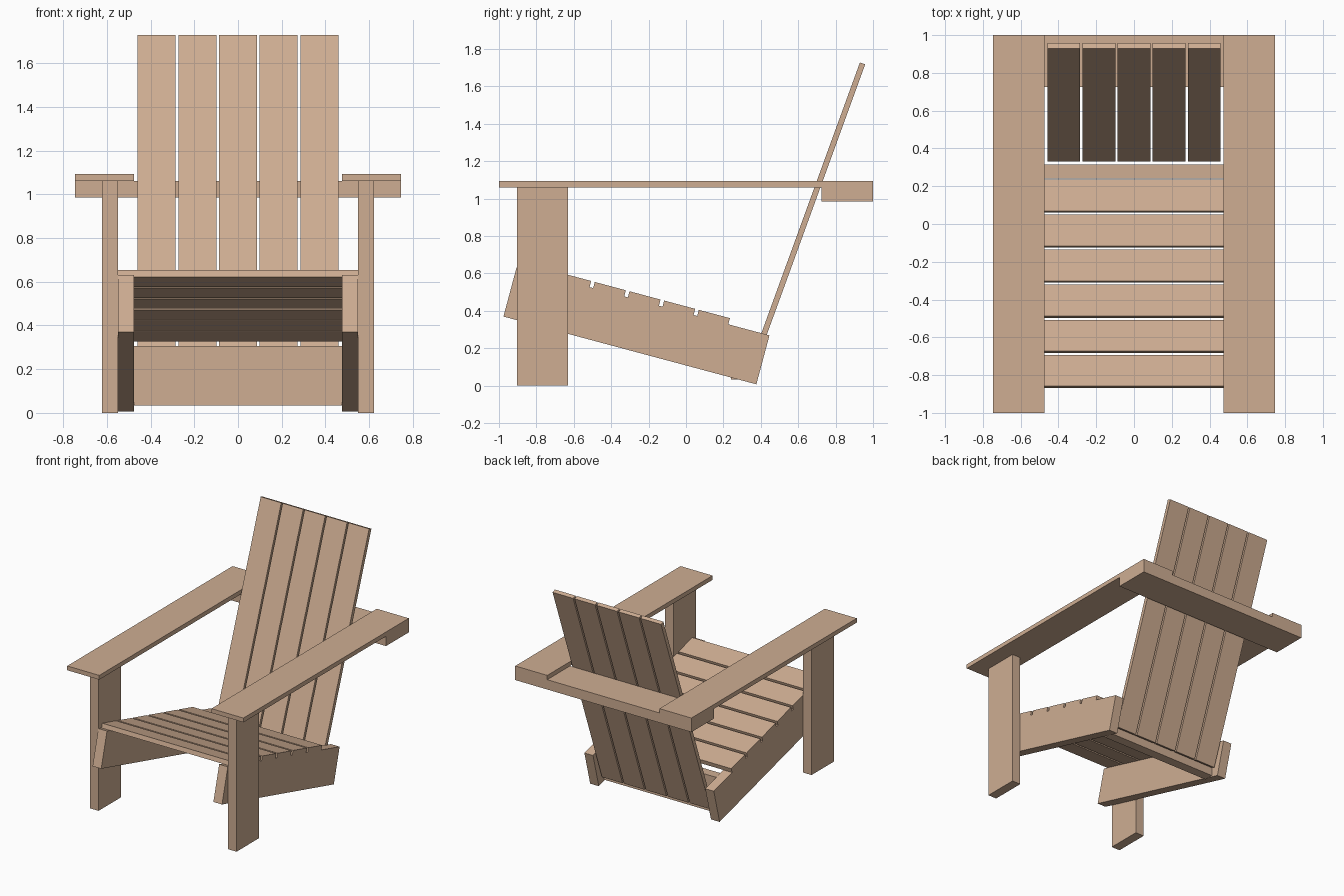
import bpy, bmesh, math
from mathutils import Matrix, Vector

if "Cube" in bpy.data.objects:
    bpy.data.objects.remove(bpy.data.objects["Cube"])

wood = bpy.data.materials.new("light wood")
wood.diffuse_color = (0.62, 0.42, 0.29, 1)
wood.use_nodes = True
wood.node_tree.nodes["Principled BSDF"].inputs["Base Color"].default_value = wood.diffuse_color


def board(name, lo, hi, origin=(0, 0, 0), tilt=0.0):
    """Box from corner lo to corner hi, turned about x by tilt degrees, then moved to origin."""
    lo, hi = Vector(lo), Vector(hi)
    size = hi - lo
    bm = bmesh.new()
    bmesh.ops.create_cube(bm, size=1)
    m = (Matrix.Translation(origin) @ Matrix.Rotation(math.radians(tilt), 4, 'X')
         @ Matrix.Translation((lo + hi) / 2) @ Matrix.Diagonal((*size, 1)))
    bmesh.ops.transform(bm, matrix=m, verts=bm.verts)
    mesh = bpy.data.meshes.new(name)
    bm.to_mesh(mesh)
    bm.free()
    mesh.materials.append(wood)
    ob = bpy.data.objects.new(name, mesh)
    bpy.context.collection.objects.link(ob)
    return ob


RAIL_FRONT = (0, -0.906, 0.631)   # upper front corner of the sloping rails
SEAT_TILT = -15
BACK_FOOT = (0, 0.332, 0.085)     # lower front edge of the backrest
BACK_TILT = -20

# Legs, sloping side rails and armrests, one of each per side
for side, s in (("left", -1), ("right", 1)):
    def sided(name, x0, x1, lo, hi, **kw):
        a, b = sorted((s * x0, s * x1))
        board(f"{name}_{side}", (a, *lo), (b, *hi), **kw)
    sided("front_leg", 0.548, 0.621, (-0.904, 0), (-0.632, 1.06))
    sided("side_rail", 0.475, 0.548, (0, -0.271), (1.40, 0),
          origin=RAIL_FRONT, tilt=SEAT_TILT)
    sided("armrest", 0.475, 0.746, (-1, 1.06), (1, 1.093))

# Seat slats lying on the rails
for i in range(6):
    y = 0.04 + i * 0.192
    board(f"seat_slat_{i + 1}", (-0.548, y, 0), (0.548, y + 0.172, 0.034),
          origin=RAIL_FRONT, tilt=SEAT_TILT)

# Upright backrest slats
for i in range(5):
    x = (i - 2) * 0.186
    board(f"back_slat_{i + 1}", (x - 0.087, 0, 0), (x + 0.087, 0.03, 1.748),
          origin=BACK_FOOT, tilt=BACK_TILT)

# Cross boards: low one between the rails, high one under the armrests
board("lower_cross_board", (-0.475, 0.24, 0.033), (0.475, 0.314, 0.305))
board("rear_arm_support", (-0.746, 0.725, 0.985), (0.746, 1, 1.06))
